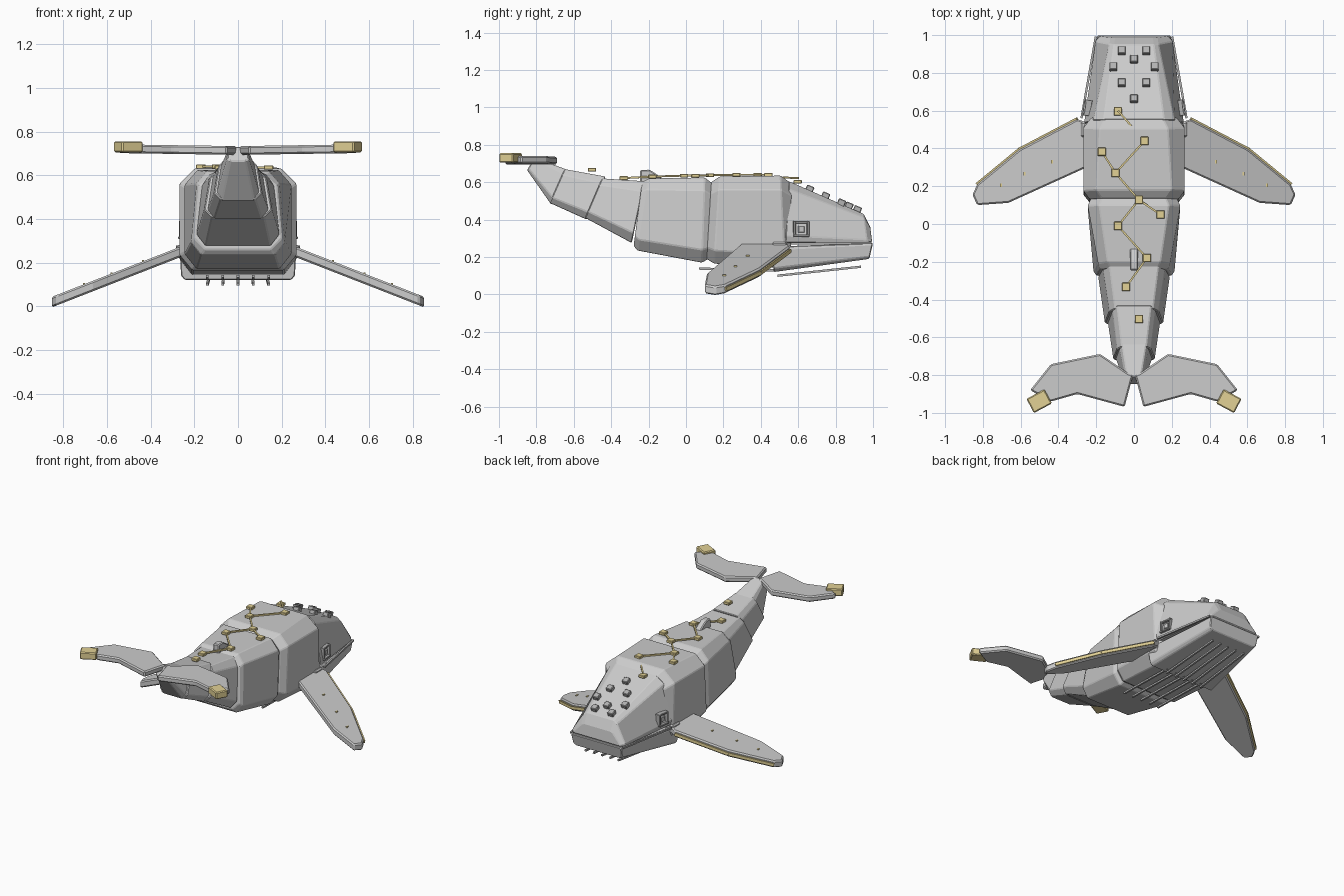
import bpy, bmesh, math
from mathutils import Vector, Matrix

if "Cube" in bpy.data.objects:
    bpy.data.objects.remove(bpy.data.objects["Cube"])


def material(name, rgb):
    m = bpy.data.materials.new(name)
    m.diffuse_color = (*rgb, 1)
    m.use_nodes = True
    m.node_tree.nodes["Principled BSDF"].inputs["Base Color"].default_value = m.diffuse_color
    return m


GREY = material("hull grey", (0.6, 0.6, 0.6))
DARK = material("fitting grey", (0.45, 0.45, 0.45))
GOLD = material("pale gold", (0.76, 0.64, 0.3))


def finish(name, bm, mat, bevel=0.0):
    bmesh.ops.recalc_face_normals(bm, faces=bm.faces)
    me = bpy.data.meshes.new(name)
    bm.to_mesh(me)
    bm.free()
    ob = bpy.data.objects.new(name, me)
    bpy.context.collection.objects.link(ob)
    me.materials.append(mat)
    if bevel:
        b = ob.modifiers.new("bevel", 'BEVEL')
        b.width, b.segments, b.limit_method = bevel, 1, 'ANGLE'
        b.angle_limit = math.radians(25)
    return ob


def loft(name, rings, mat=GREY, bevel=0.005):
    """Eight-sided rings: y/z of top, y/z of bottom, then half widths
    at top, upper side, lower side, bottom, and the chamfer fraction."""
    bm = bmesh.new()
    loops = []
    for yt, zt, yb, zb, wt, wu, wl, wb, c in rings:
        half = [(wt, 0), (wu, c), (wl, 1 - c), (wb, 1)]
        pts = half + [(-w, f) for w, f in reversed(half)]
        loops.append([bm.verts.new((w, yt + (yb - yt) * f, zt + (zb - zt) * f)) for w, f in pts])
    for a, b in zip(loops, loops[1:]):
        for i in range(8):
            j = (i + 1) % 8
            bm.faces.new((a[i], a[j], b[j], b[i]))
    bm.faces.new(loops[0])
    bm.faces.new(loops[-1])
    return finish(name, bm, mat, bevel)


def box(name, loc, size, mat, rot=None, bevel=0.004):
    bm = bmesh.new()
    bmesh.ops.create_cube(bm, size=1)
    bm.transform(Matrix.Translation(loc) @ (rot or Matrix()) @ Matrix.Diagonal((*size, 1)))
    return finish(name, bm, mat, bevel)


def bar(name, a, b, width, mat):
    a, b = Vector(a), Vector(b)
    rot = (b - a).to_track_quat('Y', 'Z').to_matrix().to_4x4()
    return box(name, (a + b) / 2, (width, (b - a).length, width), mat, rot, 0)


def slab(name, outline, height, thick, mat, bevel=0.008):
    """Extruded outline whose mid height follows height(x)."""
    bm = bmesh.new()
    top = [bm.verts.new((x, y, height(x) + thick / 2)) for x, y in outline]
    bot = [bm.verts.new((x, y, height(x) - thick / 2)) for x, y in outline]
    bm.faces.new(top)
    bm.faces.new(bot[::-1])
    n = len(outline)
    for i in range(n):
        j = (i + 1) % n
        bm.faces.new((top[i], bot[i], bot[j], top[j]))
    return finish(name, bm, mat, bevel)


# Body and tail segments
loft("front_body", [
    (.565, .592, .56, .19, .15, .225, .225, .18, .16),
    (.505, .635, .53, .14, .18, .268, .268, .21, .15),
    (.18, .63, .15, .165, .20, .268, .268, .21, .15),
    (.135, .60, .11, .19, .17, .235, .235, .19, .15)])
loft("rear_body", [
    (.145, .59, .12, .19, .165, .225, .225, .18, .15),
    (.10, .625, .085, .17, .185, .245, .245, .19, .15),
    (-.20, .62, -.26, .235, .14, .19, .215, .17, .15),
    (-.235, .60, -.28, .26, .125, .18, .20, .15, .15)])
loft("tail_base", [
    (-.22, .605, -.29, .275, .13, .165, .19, .15, .16),
    (-.45, .62, -.54, .41, .10, .13, .155, .12, .16)])
loft("tail_middle", [
    (-.43, .63, -.53, .40, .09, .115, .14, .11, .16),
    (-.65, .67, -.73, .49, .065, .09, .11, .08, .16)])
loft("tail_end", [
    (-.63, .665, -.72, .48, .065, .08, .10, .075, .16),
    (-.81, .73, -.85, .665, .035, .045, .05, .035, .16)])

# Head and lower jaw
loft("head", [
    (.55, .605, .53, .275, .16, .215, .265, .255, .12),
    (.95, .43, .97, .275, .105, .13, .205, .20, .12),
    (.985, .36, .995, .28, .10, .125, .185, .18, .12)])
loft("jaw", [
    (.45, .255, .47, .12, .26, .265, .262, .245, .15),
    (1.0, .275, .98, .19, .19, .195, .19, .17, .15)])

# Belly grooves raised under jaw and body
for i in range(-2, 3):
    bar("jaw_groove", (i * .07, .49, .10), (i * .064, .935, .148), .012, DARK)
    bar("belly_groove", (i * .07, .07, .138), (i * .07, .5, .128), .012, DARK)

# Bumps on the head
tilt = Matrix.Rotation(math.radians(-23), 4, 'X')
bumps = [(0, .87), (0, .66)] + [(s * x, y) for s in (-1, 1)
                                for x, y in ((.065, .915), (.11, .83), (.065, .745))]
for x, y in bumps:
    box("head_bump", (x, y, .608 - .43 * (y - .55)), (.042, .042, .042), DARK, tilt)

# Constellation nodes and links along the back
nodes = [(-.085, .597, .602), (.056, .44, .64), (-.17, .383, .64), (-.098, .27, .64),
         (.026, .128, .637), (.14, .05, .635), (-.085, -.01, .635), (.068, -.18, .63),
         (-.042, -.333, .622), (.026, -.503, .667)]
for n in nodes:
    box("star_node", n, (.044, .044, .02), GOLD, bevel=.003)
for a, b in ((1, 3), (2, 3), (3, 4), (4, 5), (4, 6), (6, 7), (7, 8)):
    bar("star_link", nodes[a], nodes[b], .01, GOLD)
bar("star_link", (-.085, .6, .622), (-.015, .52, .625), .01, GOLD)

# Dorsal fin
bm = bmesh.new()
prof = [(-.245, .60), (-.245, .665), (-.195, .667), (-.13, .625), (-.13, .60)]
face = bm.faces.new([bm.verts.new((-.022, y, z)) for y, z in prof])
ext = bmesh.ops.extrude_face_region(bm, geom=[face])
bmesh.ops.translate(bm, vec=(.044, 0, 0), verts=[v for v in ext["geom"] if isinstance(v, bmesh.types.BMVert)])
finish("dorsal_fin", bm, GREY, .006)

FIN = [(.24, .535), (.30, .555), (.605, .395), (.83, .21), (.855, .155), (.83, .1), (.665, .112), (.25, .30)]
FLUKE = [(.005, -.80), (.03, -.79), (.18, -.688), (.44, -.742), (.55, -.88), (.44, -.94), (.30, -.90), (.05, -.968)]


def fin_z(x):
    return .25 - .39 * (x - .26)


for s in (-1, 1):
    # Pectoral fin with gold leading edge and dots
    slab("pectoral_fin", [(s * x, y) for x, y in FIN], lambda x: fin_z(abs(x)), .048, GREY)
    for (x1, y1), (x2, y2) in zip(FIN[1:3], FIN[2:4]):
        bar("fin_edge", (s * x1, y1, fin_z(x1)), (s * x2, y2, fin_z(x2)), .02, GOLD)
    for x, y in ((.435, .33), (.58, .265), (.705, .205)):
        box("fin_dot", (s * x, y, fin_z(x) + .024), (.01, .018, .012), GOLD, bevel=0)
    box("fin_shoulder", (s * .262, .5, .25), (.04, .08, .06), GREY, bevel=.008)

    # Tail fluke with gold tip
    slab("tail_fluke", [(s * x, y) for x, y in FLUKE], lambda x: .713 + .015 * abs(x), .04, GREY)
    box("fluke_tip", (s * .502, -.938, .73), (.108, .085, .05), GOLD,
        Matrix.Rotation(s * math.radians(-28), 4, 'Z'), .006)

    # Mouth rail
    bar("mouth_rail", (s * .278, .56, .272), (s * .202, .992, .275), .012, DARK)

    # Eye frame and eye on the sloping cheek
    turn = Matrix.Rotation(s * math.radians(8), 4, 'Z')
    for dy, dz, sy, sz in ((-.036, 0, .012, .084), (.036, 0, .012, .084),
                           (0, .036, .084, .012), (0, -.036, .084, .012)):
        box("eye_frame", (s * (.247 - .14 * dy - .12 * dz), .615 + dy, .35 + dz), (.034, sy, sz), DARK, turn, .002)
    box("eye", (s * .24, .615, .348), (.03, .036, .036), GREY, turn, .004)
